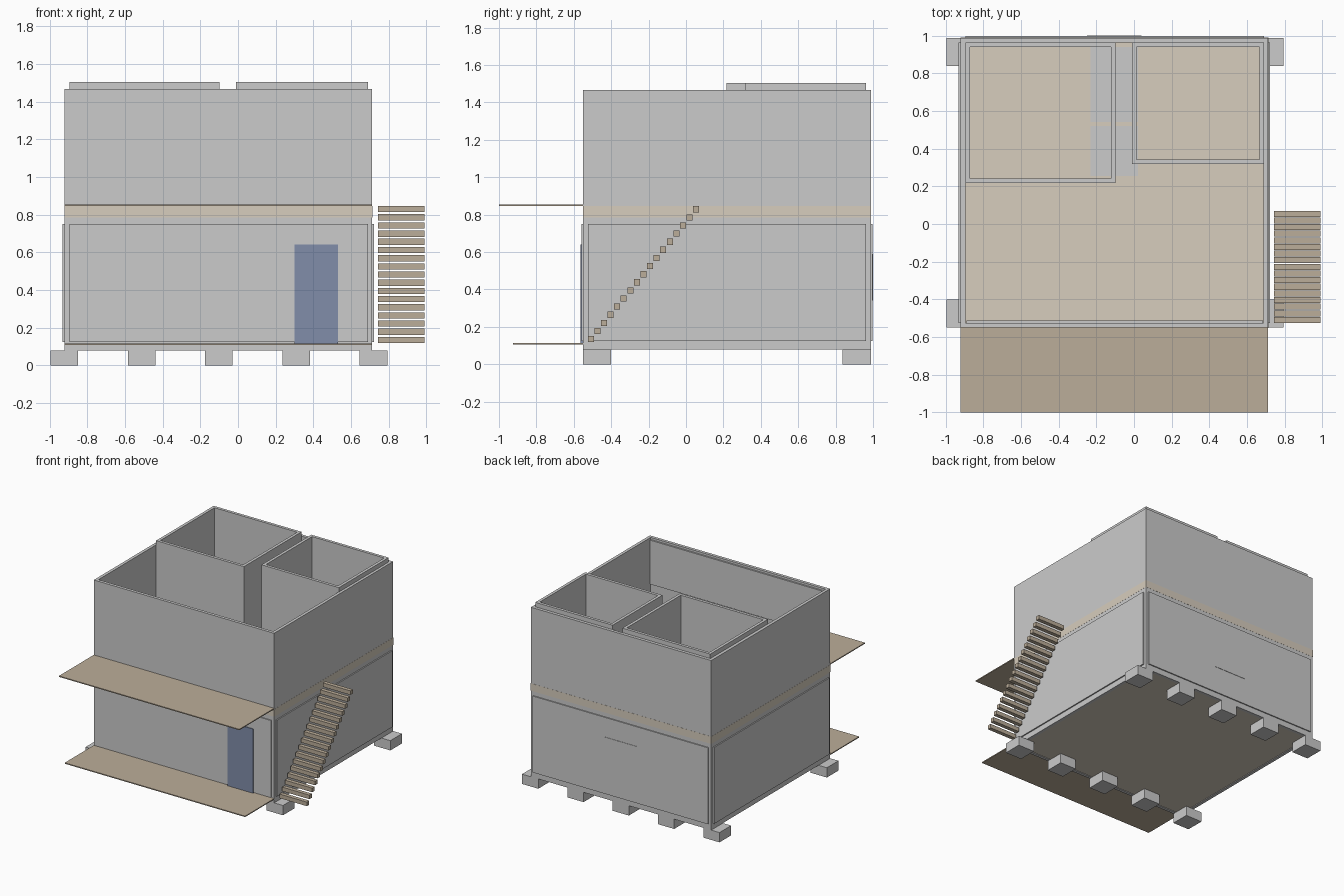
import bpy, bmesh

if "Cube" in bpy.data.objects:
    bpy.data.objects.remove(bpy.data.objects["Cube"])


def material(name, color):
    m = bpy.data.materials.new(name)
    m.diffuse_color = (*color, 1)
    m.use_nodes = True
    m.node_tree.nodes["Principled BSDF"].inputs["Base Color"].default_value = m.diffuse_color
    return m


WOOD = material("deck_wood", (0.50, 0.42, 0.32))
TAN = material("floor_tan", (0.68, 0.61, 0.51))
BLUE = material("door_blue", (0.22, 0.27, 0.40))


def finish(name, bm, mat=None):
    bmesh.ops.recalc_face_normals(bm, faces=bm.faces[:])
    mesh = bpy.data.meshes.new(name)
    bm.to_mesh(mesh)
    bm.free()
    obj = bpy.data.objects.new(name, mesh)
    bpy.context.collection.objects.link(obj)
    if mat:
        mesh.materials.append(mat)
    return obj


def box(name, x, y, z, mat=None):
    """Box from (min, max) ranges."""
    bm = bmesh.new()
    bmesh.ops.create_cube(bm, size=1)
    for v in bm.verts:
        v.co = [r[0] if c < 0 else r[1] for c, r in zip(v.co, (x, y, z))]
    return finish(name, bm, mat)


def wall_ring(name, x, y, z, t):
    """Four connected walls, open at top and bottom."""
    bm = bmesh.new()
    loops = []
    for inset in (0, t):
        for h in z:
            x0, x1, y0, y1 = x[0] + inset, x[1] - inset, y[0] + inset, y[1] - inset
            loops.append([bm.verts.new((px, py, h)) for px, py in
                          ((x0, y0), (x1, y0), (x1, y1), (x0, y1))])
    order = [loops[0], loops[1], loops[3], loops[2]]
    for k in range(4):
        a, b = order[k], order[(k + 1) % 4]
        for i in range(4):
            j = (i + 1) % 4
            bm.faces.new((a[i], a[j], b[j], b[i]))
    return finish(name, bm)


X, Y = (-0.92, 0.712), (-0.55, 0.988)

# Footings under the front and back edges
for row, y in (("front", (-0.55, -0.40)), ("back", (0.838, 0.988))):
    for i in range(5):
        x = -0.995 + i * 0.41
        box(f"{row}_footing_{i + 1}", (x, x + 0.147), y, (0, 0.08))

# Outer walls of both storeys
wall_ring("ground_floor_walls", X, Y, (0.08, 0.785), 0.025)
wall_ring("upper_floor_walls", X, Y, (0.785, 1.467), 0.025)

# Floors; the upper slab edge just shows on the outside
box("ground_floor", (-0.895, 0.687), (-0.525, 0.963), (0.085, 0.11), TAN)
box("upper_floor", (-0.921, 0.713), (-0.551, 0.989), (0.785, 0.845), TAN)

# Raised panels on the ground floor walls
PZ = (0.125, 0.75)
box("right_panel", (0.70, 0.722), (-0.525, 0.963), PZ)
box("left_panel", (-0.93, -0.91), (-0.525, 0.963), PZ)
box("front_panel", (-0.895, 0.69), (-0.558, -0.54), PZ)
box("back_panel", (-0.895, 0.69), (0.98, 0.997), PZ)
box("back_window", (-0.25, 0.04), (0.985, 1.0), (0.34, 0.59))
box("upper_inner_panel", (-0.89, 0.685), (-0.53, -0.512), (1.09, 1.45))

# Front door
box("front_door", (0.30, 0.53), (-0.563, -0.545), (0.11, 0.64), BLUE)

# Porch deck and balcony
box("porch_deck", X, (-0.925, -0.55), (0.107, 0.115), WOOD)
box("balcony_deck", X, (-1.0, -0.55), (0.846, 0.854), WOOD)

# Upper rooms, slightly taller than the outer walls
wall_ring("left_room_walls", (-0.893, -0.098), (0.217, 0.962), (0.845, 1.503), 0.024)
wall_ring("right_room_walls", (-0.01, 0.69), (0.318, 0.962), (0.845, 1.503), 0.024)

# Low pads between the rooms
box("front_floor_pad", (-0.23, 0.02), (0.255, 0.52), (0.84, 0.852))
box("back_floor_pad", (-0.23, 0.02), (0.54, 0.94), (0.84, 0.852))

# Outside stair of separate treads
for i in range(17):
    y, z = -0.525 + i * 0.0352, 0.118 + i * 0.0434
    box(f"stair_tread_{i + 1}", (0.742, 0.99), (y, y + 0.032), (z, z + 0.033), WOOD)
